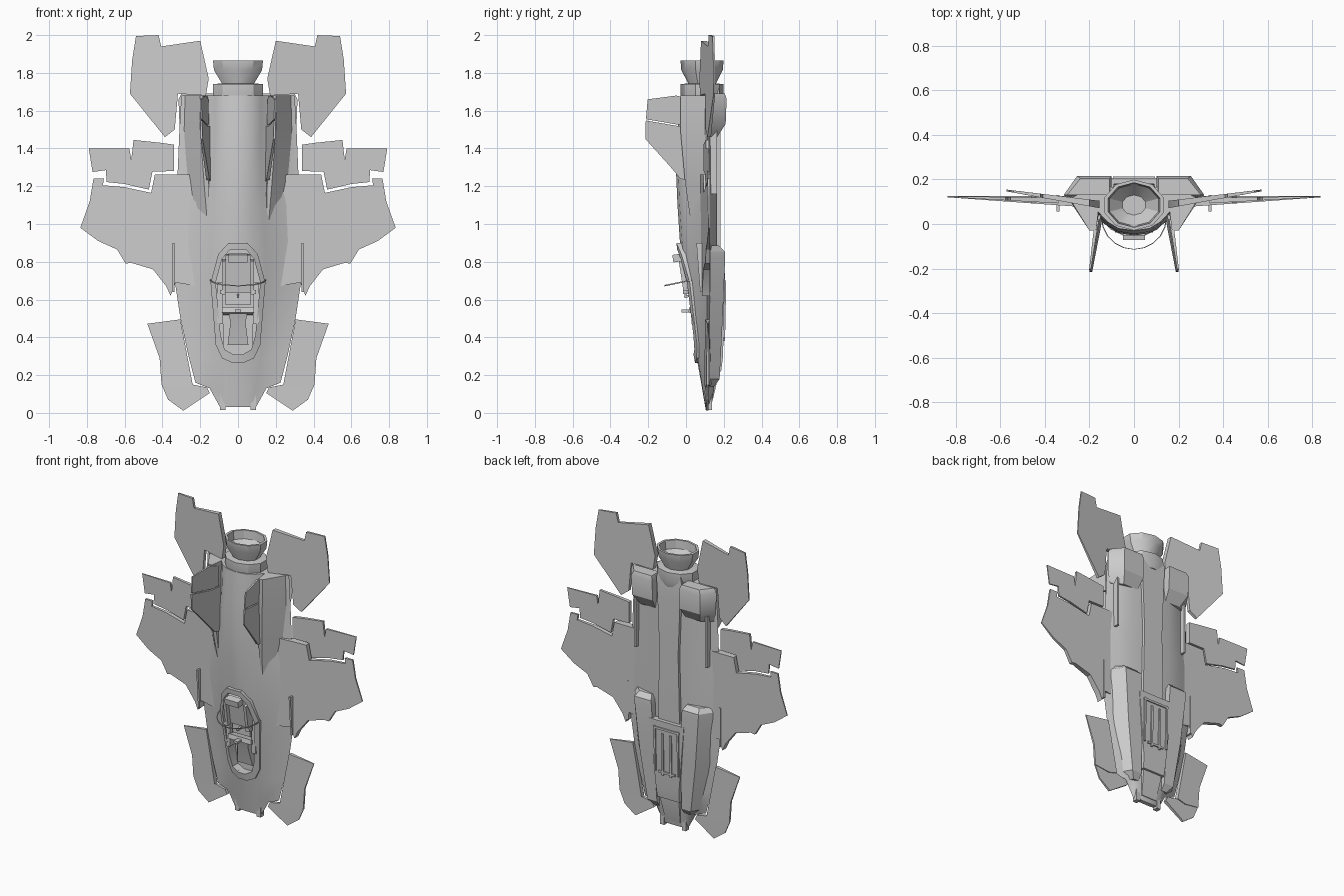
import bpy, bmesh, math
from mathutils import Matrix, Vector


def mesh(name, verts, faces, mirror=False, angle=30):
    if mirror:
        n = len(verts)
        verts = verts + [(-x, y, z) for x, y, z in verts]
        faces = faces + [[i + n for i in reversed(f)] for f in faces]
    me = bpy.data.meshes.new(name)
    me.from_pydata(verts, [], faces)
    bm = bmesh.new()
    bm.from_mesh(me)
    bmesh.ops.recalc_face_normals(bm, faces=bm.faces)
    bm.to_mesh(me)
    bm.free()
    ob = bpy.data.objects.new(name, me)
    bpy.context.collection.objects.link(ob)
    smooth(ob, angle)
    return ob


def smooth(ob, angle=30):
    bpy.ops.object.select_all(action='DESELECT')
    ob.select_set(True)
    bpy.context.view_layer.objects.active = ob
    bpy.ops.object.shade_smooth_by_angle(angle=math.radians(angle))


def loft(name, rings, mirror=False, closed=False, angle=30):
    n, m = len(rings[0]), len(rings)
    verts = [tuple(p) for r in rings for p in r]
    faces = []
    for i in range(m if closed else m - 1):
        a, b = i * n, (i + 1) % m * n
        faces += [[a + j, a + (j + 1) % n, b + (j + 1) % n, b + j] for j in range(n)]
    if not closed:
        faces += [list(range(n)), list(range((m - 1) * n, m * n))]
    return mesh(name, verts, faces, mirror, angle)


def plate(name, outline, y, t):
    """Mirrored flat surface from an (x, z) outline; y(x) is mid height, t(x) half thickness."""
    return loft(name, [[(x, y(x) - t(x), z) for x, z in outline],
                       [(x, y(x) + t(x), z) for x, z in outline]], mirror=True)


def box(name, c, size, rot=0.0, mirror=False):
    m = Matrix.Translation(c) @ Matrix.Rotation(rot, 4, 'X')
    sx, sy, sz = (s / 2 for s in size)
    ring = [(-sx, -sy), (sx, -sy), (sx, sy), (-sx, sy)]
    return loft(name, [[m @ Vector((a, b, k)) for a, b in ring] for k in (-sz, sz)], mirror)


def prism_rings(table):
    """Rings of (z, x_in, x_out_root, x_out_edge, y_root, y_edge)."""
    return [[(a, r, z), (b, r, z), (c, e, z), (a, e, z)] for z, a, b, c, r, e in table]


# Fuselage: half sections (z, top centre y, top w, shoulder x/y, mid x/y, chine x, belly w, belly y)
stations = [
    (0.03, .102, .05, .075, .106, .085, .110, .095, .08, .130),
    (0.13, .085, .06, .09, .095, .12, .105, .15, .09, .148),
    (0.16, .080, .06, .10, .092, .15, .103, .225, .10, .150),
    (0.30, .055, .07, .12, .078, .19, .098, .262, .12, .155),
    (0.50, .022, .085, .14, .058, .22, .090, .305, .13, .160),
    (0.70, -.010, .09, .15, .035, .24, .080, .335, .14, .165),
    (0.90, -.032, .08, .14, .015, .25, .073, .34, .14, .165),
    (1.10, -.045, .07, .13, .000, .24, .072, .34, .14, .165),
    (1.26, -.052, .07, .125, -.005, .20, .070, .32, .14, .165),
    (1.50, -.045, .07, .12, .000, .18, .070, .31, .15, .165),
    (1.68, -.030, .07, .12, .010, .18, .075, .30, .15, .165)]
rings = []
for z, yt, w, sx, sy, mx, my, cx, bw, by in stations:
    half = [(0, yt), (w, yt + (sy - yt) * .25), (sx, sy), (mx, my), (cx, .11),
            ((cx + bw) / 2, .11 + (by - .11) * .6), (bw, by), (0, by)]
    full = half + [(-x, y) for x, y in reversed(half[1:-1])]
    rings.append([(x, y, z) for x, y in full])
body = loft("fuselage", rings, angle=40)

# Cockpit opening cut out of the fuselage, with a raised sill
outer = [(.05, .90), (.105, .84), (.145, .69), (.118, .36), (.085, .29), (.03, .265)]
inner = [(.042, .865), (.085, .815), (.118, .69), (.092, .41), (.07, .335), (.025, .31)]
loop = lambda h: h + [(-x, z) for x, z in reversed(h)]
cutter = loft("cockpit_cutter", [[(x, y, z) for x, z in loop(inner)] for y in (-.3, .11)])
cutter.hide_render = True
mod = body.modifiers.new("cockpit", 'BOOLEAN')
mod.operation, mod.solver, mod.object = 'DIFFERENCE', 'EXACT', cutter
bpy.context.view_layer.objects.active = body
bpy.ops.object.modifier_apply(modifier=mod.name)
bpy.data.objects.remove(cutter)
smooth(body, 40)
sill = lambda x, z: .088 - .16 * z + 2 * x * x
loft("cockpit_sill", [[(a, sill(a, b) + .04, b), (a, sill(a, b), b),
                       (c, sill(c, d), d), (c, sill(c, d) + .05, d)]
                      for (a, b), (c, d) in zip(loop(outer), loop(inner))], closed=True)

# Cockpit interior
box("seat_back", (0, .02, .74), (.13, .04, .2), .15)
box("headrest", (0, -.045, .82), (.10, .05, .04), .15)
box("seat_cushion", (0, .06, .62), (.13, .05, .10))
box("seat_side", (.075, .01, .72), (.02, .07, .18), .15, True)
box("side_console", (.095, .06, .58), (.03, .06, .22), 0, True)
box("instrument_panel", (0, .045, .54), (.17, .06, .03), -.2)
box("sight_post", (0, .0, .54), (.03, .05, .015))
box("control_stick", (0, .02, .62), (.012, .06, .012), .2)
box("throttle", (.085, .0, .64), (.02, .03, .02), 0, True)
loft("panel_hood", [[(-a, y, z), (a, y, z), (a, .11, z), (-a, .11, z)]
                    for a, y, z in ((.055, .075, .36), (.04, .05, .48), (.05, .035, .53))])

# Thin canopy bow
bow = []
for k in range(11):
    a = math.pi * k / 10
    x, y = .148 * math.cos(a), .03 - .145 * math.sin(a)
    x2, y2 = x * .97, y + .003
    z = .70 - .03 * math.sin(a)
    bow.append([(x, y, z), (x2, y2, z), (x2, y2, z + .007), (x, y, z + .007)])
loft("canopy_bow", bow)

# Wings and their control surfaces
wing_y = lambda x: .10 + .036 * (x - .2)
wing_t = lambda x: .003 + max(0, .84 - x) * .036
plate("wing", [(.15, .66), (.33, .69), (.357, .62), (.38, .67), (.45, .76), (.567, .795),
               (.595, .79), (.64, .865), (.74, .91), (.835, .98), (.785, 1.12), (.765, 1.24),
               (.71, 1.24), (.715, 1.205), (.60, 1.195), (.46, 1.165), (.44, 1.262), (.15, 1.262)],
      wing_y, wing_t)
plate("wing_flap", [(.338, 1.28), (.338, 1.42), (.41, 1.43), (.553, 1.445), (.565, 1.34),
                    (.575, 1.40), (.79, 1.40), (.77, 1.275), (.70, 1.285), (.695, 1.222),
                    (.60, 1.212), (.472, 1.182), (.453, 1.278)],
      wing_y, lambda x: .003 + max(0, .8 - x) * .02)
loft("wing_fence", [[(x, .055, .90), (x, .075, .64), (x, .13, .64), (x, .13, .90)]
                    for x in (.335, .347)], mirror=True)

# Canards and forward nose planes
can_y = lambda x: .112 + .02 * (x - .25)
plate("canard", [(.305, .495), (.48, .472), (.415, .29), (.405, .15), (.30, .135), (.24, .15)],
      can_y, lambda x: .003 + max(0, .48 - x) * .05)
plate("nose_plane", [(.24, .15), (.165, .135), (.15, .105), (.29, .012), (.37, .07), (.405, .15),
                     (.30, .135)], can_y, lambda x: .003 + max(0, .42 - x) * .03)

# Tailplanes
plate("tailplane", [(.20, 1.97), (.407, 1.94), (.42, 2.0), (.54, 1.995), (.56, 1.87),
                    (.572, 1.69), (.387, 1.46), (.335, 1.50), (.318, 1.69), (.17, 1.68),
                    (.155, 1.77)],
      lambda x: .09 + .15 * (x - .17), lambda x: .004 + max(0, .57 - x) * .03)

# Twin upright fins with separate rudders
def fin(name, outline, t):
    side = lambda s: [(.168 - (y + .03) * .14 + .03 * (z - 1.5) + s * (t + .02 * (y + .21)), y, z)
                      for y, z in outline]
    loft(name, [side(-1), side(1)], mirror=True)


fin("fin", [(.04, 1.22), (-.03, 1.24), (-.08, 1.30), (-.215, 1.45), (-.213, 1.548),
            (-.05, 1.52), (.04, 1.52)], .005)
fin("rudder", [(-.212, 1.555), (-.203, 1.66), (-.05, 1.68), (.02, 1.66), (.02, 1.527),
               (-.05, 1.527)], .004)

# Shoulder rails carrying the fins
loft("shoulder_rail", [[(a, .1, z), (b, t, z), (c, t, z), (d, .1, z)] for z, a, b, c, d, t in (
    (.98, .13, .15, .16, .24, .03), (1.22, .145, .155, .18, .27, -.005),
    (1.5, .155, .165, .20, .285, -.03), (1.68, .155, .17, .20, .28, -.03))], mirror=True)

# Belly: keel, intake pods, aft nacelles, strakes
loft("keel", [[(-w, .1, z), (w, .1, z), (w * .92, y, z), (-w * .92, y, z)] for z, w, y in (
    (.06, .06, .14), (.2, .075, .172), (.8, .085, .182), (1.2, .075, .182),
    (1.55, .09, .182), (1.68, .10, .18), (1.72, .09, .175))])
box("nose_prong", (.08, .12, .075), (.03, .035, .12), 0, True)
loft("intake_pod", prism_rings([
    (.14, .09, .15, .13, .11, .15), (.18, .09, .20, .16, .11, .178),
    (.5, .10, .275, .205, .11, .194), (.82, .11, .30, .235, .11, .207),
    (.855, .115, .30, .235, .11, .205), (.885, .13, .29, .22, .11, .175)]), mirror=True)
loft("aft_nacelle", prism_rings([
    (1.46, .11, .29, .22, .12, .165), (1.53, .10, .31, .25, .125, .21),
    (1.66, .10, .315, .255, .13, .215), (1.69, .11, .30, .24, .13, .205)]), mirror=True)
box("belly_strake", (.262, .14, 1.33), (.014, .05, .34), 0, True)

# Belly bay door with raised ribs
loft("bay_door", [[(-w, .15, z), (w, .15, z), (w * .95, y, z), (-w * .95, y, z)] for z, w, y in (
    (.22, .085, .186), (.30, .09, .196), (.74, .135, .206))])
box("bay_rib_outer", (.085, .204, .55), (.012, .012, .30), -.02, True)
box("bay_rib_inner", (.03, .203, .52), (.014, .012, .28), -.02, True)
box("bay_rib_cross", (0, .207, .69), (.19, .010, .014))
box("bay_rib_lower", (0, .201, .40), (.12, .010, .014))

# Engine collar and hollow flared nozzle
def turned(name, profile, n=10):
    ring = lambda r, z: [(r * math.cos(math.tau * (k + .5) / n),
                          .085 + .82 * r * math.sin(math.tau * (k + .5) / n), z) for k in range(n)]
    return loft(name, [ring(r, z) for r, z in profile])


turned("engine_collar", [(.125, 1.64), (.138, 1.68), (.138, 1.74), (.09, 1.745)])
turned("nozzle", [(.085, 1.70), (.09, 1.745), (.134, 1.815), (.139, 1.865), (.122, 1.865),
                  (.115, 1.81), (.055, 1.75)])
